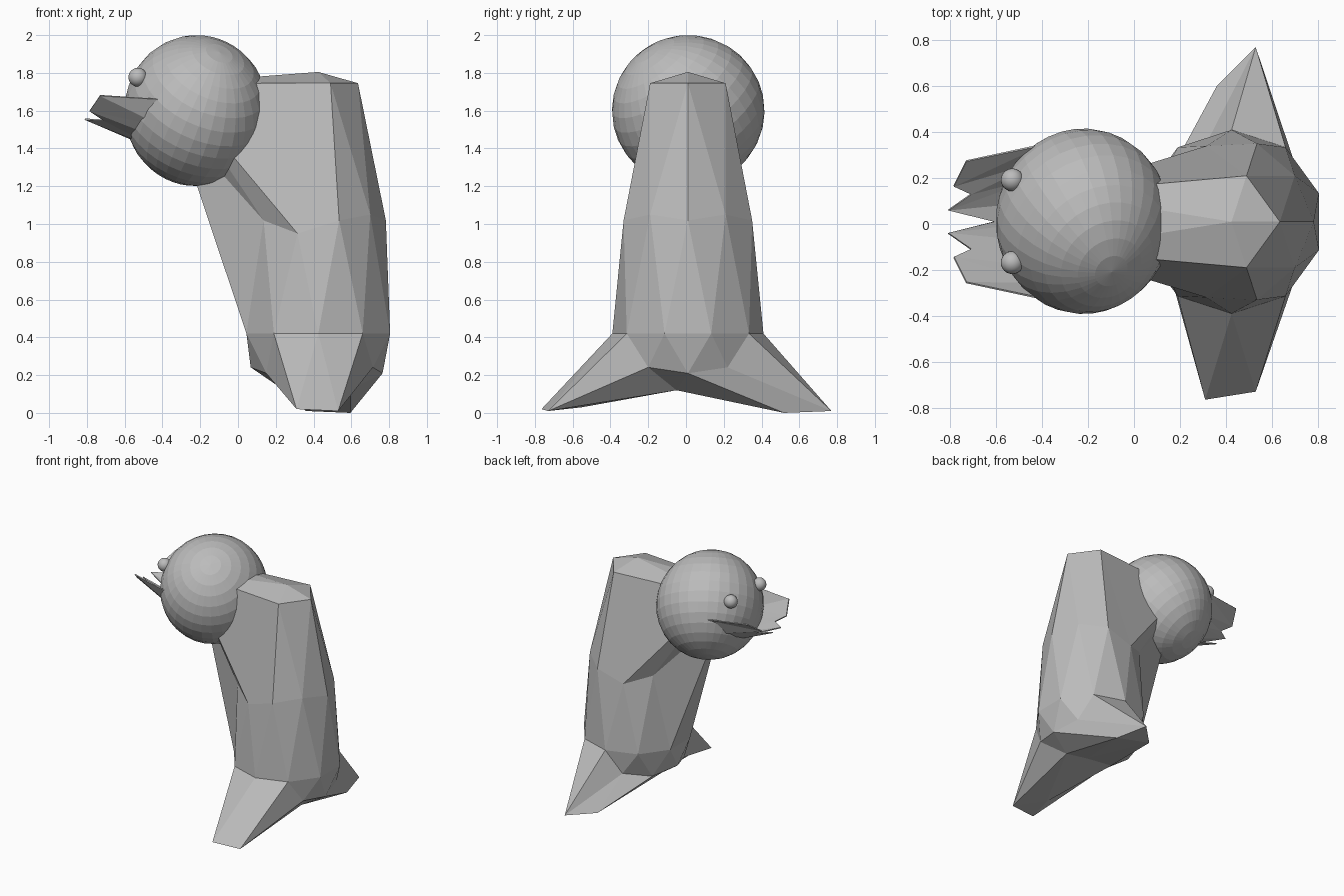
import bpy, bmesh
from math import sin, cos, radians
from mathutils import Vector, Matrix

if "Cube" in bpy.data.objects:
    bpy.data.objects.remove(bpy.data.objects["Cube"])

grey = bpy.data.materials.new("plain_grey")
grey.use_nodes = True
grey.diffuse_color = (0.5, 0.5, 0.5, 1)
grey.node_tree.nodes["Principled BSDF"].inputs["Base Color"].default_value = (0.5, 0.5, 0.5, 1)


def finish(bm, name, smooth=False):
    bmesh.ops.recalc_face_normals(bm, faces=bm.faces)
    for f in bm.faces:
        f.smooth = smooth
    mesh = bpy.data.meshes.new(name)
    bm.to_mesh(mesh)
    bm.free()
    mesh.materials.append(grey)
    ob = bpy.data.objects.new(name, mesh)
    bpy.context.collection.objects.link(ob)
    return ob


# Body: a low-poly ball, its top half raised and single points pulled out
R = 0.4
CENTRE = Vector((0.425, 0.01, 0.42))
bm = bmesh.new()
bmesh.ops.create_icosphere(bm, subdivisions=2, radius=R)
rest = [(v, v.co.copy()) for v in bm.verts]


def pull(angle, level, target):
    r = R * (1 - level * level) ** 0.5
    a = radians(angle)
    spot = Vector((r * cos(a), r * sin(a), R * level))
    vert = min(rest, key=lambda p: (p[1] - spot).length)[0]
    vert.co = Vector(target)


for v, co in rest:
    v.co = co + CENTRE
    if co.z > 0.7 * R:
        v.co.z += 0.985
    elif co.z > 0.2 * R:
        v.co.z += 0.42

# Neck reaching forward into the head
for s in (1, -1):
    pull(144 * s, 0.851, (-0.35, 0.01 + 0.125 * s, 1.745))
    pull(108 * s, 0.526, (0.315, 0.01 + 0.33 * s, 0.95))
pull(180, 0.526, (-0.33, 0.01, 1.54))

# Feet, pulled sideways from the underside
pull(72, -0.526, (0.53, 0.77, 0.01))
pull(108, -0.851, (0.36, 0.6, 0.01))
pull(36, -0.851, (0.595, 0.52, 0.0))
pull(-72, -0.526, (0.53, -0.73, 0.01))
pull(-108, -0.447, (0.31, -0.765, 0.02))
pull(-108, -0.851, (0.36, -0.55, 0.03))
pull(-36, -0.851, (0.595, -0.05, 0.12))
pull(180, -0.851, (0.215, 0.0, 0.14))
pull(0, -1, (0.425, -0.02, 0.13))
finish(bm, "body")

# Head: faceted ball with a tilted pole
HEAD = Vector((-0.22, 0.012, 1.6))
tilt = Vector((0, 0, 1)).rotation_difference(Vector((0.13, -0.22, 0.31))).to_matrix().to_4x4()
bm = bmesh.new()
bmesh.ops.create_uvsphere(
    bm, u_segments=32, v_segments=16, radius=R,
    matrix=Matrix.Translation(HEAD) @ Matrix.Diagonal((0.955, 1.01, 1, 1)) @ tilt)
finish(bm, "head")

# Eyes
for s, side in ((1, "left"), (-1, "right")):
    bm = bmesh.new()
    bmesh.ops.create_uvsphere(
        bm, u_segments=24, v_segments=12, radius=0.05,
        matrix=Matrix.Translation((-0.53, 0.012 + 0.18 * s, 1.777)))
    finish(bm, "eye_" + side, True)

# Beak: open scoop with a jagged rim; (root y, root z), (rim x, y, z)
half = [
    ((0.335, 1.66), (-0.73, 0.265, 1.68)),
    ((0.27, 1.52), (-0.785, 0.155, 1.6)),
    ((0.2, 1.45), (-0.71, 0.12, 1.55)),
    ((0.09, 1.39), (-0.81, 0.05, 1.555)),
    ((0.0, 1.38), (-0.61, 0.0, 1.47)),
]
section = [(1, p) for p in half] + [(-1, p) for p in half[-2::-1]]
bm = bmesh.new()
rows = []
for s, (root, rim) in section:
    rows.append((bm.verts.new((-0.4, 0.01 + s * root[0], root[1])),
                 bm.verts.new((rim[0], 0.01 + s * rim[1], rim[2]))))
for (a, b), (c, d) in zip(rows, rows[1:]):
    bm.faces.new((a, b, d))
    bm.faces.new((a, d, c))
beak = finish(bm, "beak")
wall = beak.modifiers.new("wall", "SOLIDIFY")
wall.thickness = 0.008
wall.offset = 0
